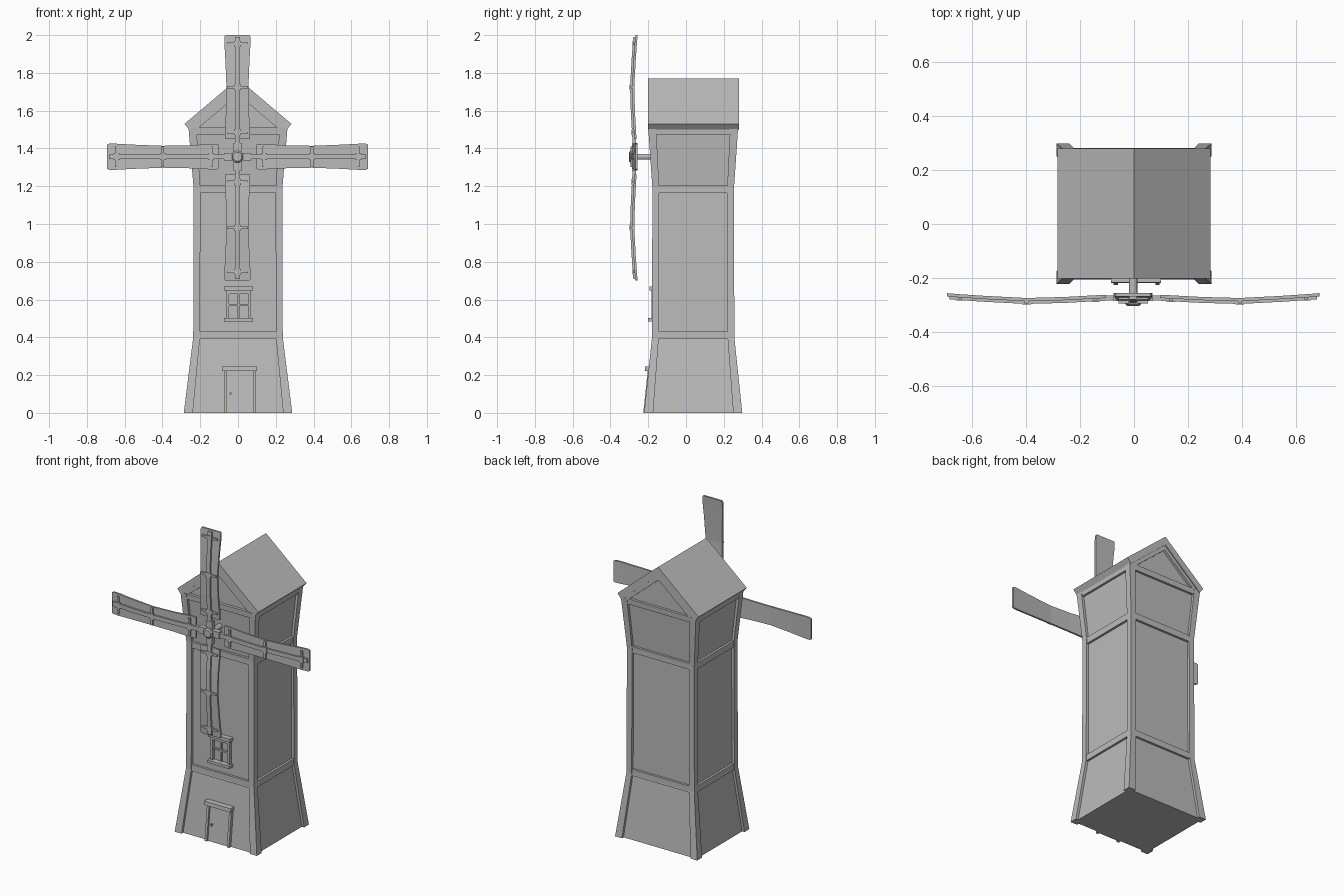
import bpy, bmesh, math
from mathutils import Vector, Matrix

old = bpy.data.objects.get("Cube")
if old:
    bpy.data.objects.remove(old, do_unlink=True)

grey = bpy.data.materials.new("plain grey")
grey.use_nodes = True
grey.diffuse_color = (0.5, 0.5, 0.5, 1)
grey.node_tree.nodes["Principled BSDF"].inputs["Base Color"].default_value = (0.5, 0.5, 0.5, 1)

CY = 0.038      # tower centre in depth
INSET = 0.016   # panel recess
LEVELS = [(0, 0.287, 0.26), (0.4, 0.237, 0.218), (1.19, 0.235, 0.216), (1.51, 0.262, 0.238)]


def make(name, solids, matrix=None):
    """One object from closed lofts, each a list of rings."""
    bm = bmesh.new()
    for rings in solids:
        loops = [[bm.verts.new(p) for p in ring] for ring in rings]
        for a, b in zip(loops, loops[1:]):
            for i in range(len(a)):
                j = (i + 1) % len(a)
                bm.faces.new((a[i], a[j], b[j], b[i]))
        bm.faces.new(loops[0])
        bm.faces.new(loops[-1])
    if matrix:
        bm.transform(matrix)
    bmesh.ops.recalc_face_normals(bm, faces=bm.faces)
    mesh = bpy.data.meshes.new(name)
    bm.to_mesh(mesh)
    bm.free()
    mesh.materials.append(grey)
    obj = bpy.data.objects.new(name, mesh)
    bpy.context.collection.objects.link(obj)
    return obj


def half(z):
    """Half width and half depth of the tower at a height."""
    for (z0, x0, y0), (z1, x1, y1) in zip(LEVELS, LEVELS[1:]):
        if z <= z1:
            t = (z - z0) / (z1 - z0)
            return x0 + (x1 - x0) * t, y0 + (y1 - y0) * t
    return LEVELS[-1][1:]


def rect(x0, x1, y0, y1, z):
    return [(x0, y0, z), (x1, y0, z), (x1, y1, z), (x0, y1, z)]


def box(x0, x1, y0, y1, z0, z1):
    return [rect(x0, x1, y0, y1, z0), rect(x0, x1, y0, y1, z1)]


def tower_ring(z, inset):
    hx, hy = half(z)
    return rect(inset - hx, hx - inset, CY + inset - hy, CY + hy - inset, z)


def prism(profile, y0, y1):
    return [[(x, y, z) for x, z in profile] for y in (y0, y1)]


# Tower panels
make("tower_panels", [[tower_ring(z, INSET) for z, *_ in LEVELS]])

# Corner posts
posts = []
for sx in (-1, 1):
    for sy in (-1, 1):
        rings = []
        for (z, hx, hy), w in zip(LEVELS, (0.048, 0.036, 0.036, 0.042)):
            rings.append(rect(sx * (hx - w), sx * hx, CY + sy * (hy - w), CY + sy * hy, z))
        posts.append(rings)
make("corner_posts", posts)

# Horizontal beams
make("horizontal_beams", [[tower_ring(z, 0.002) for z in zs] for zs in
                          ((0.39, 0.4, 0.43), (1.165, 1.19, 1.205), (1.475, 1.51))])

# Roof slabs, gable wall and gable boards
make("roof", [prism([(s * 0.283, 1.53), (0, 1.77), (0, 1.717), (s * 0.256, 1.497)], -0.202, 0.28)
              for s in (-1, 1)])
make("gable_wall", [prism([(-0.24, 1.505), (0.24, 1.505), (0, 1.72)], -0.18, 0.258)])
make("gable_boards", [prism([(s * 0.256, 1.5), (0, 1.72), (0, 1.685), (s * 0.207, 1.51)], y0, y1)
                      for s in (-1, 1) for y0, y1 in ((-0.196, -0.17), (0.25, 0.274))])


def front_box(x0, x1, z0, z1, depth):
    """Block standing out from the sloping front panel."""
    rings = []
    for z in (z0, z1):
        y = CY - half(z)[1] + INSET
        rings.append(rect(x0, x1, y - depth, y + 0.01, z))
    return rings


# Door
make("door", [front_box(-0.062, 0.082, 0, 0.225, 0.008)])
make("door_frame", [front_box(-0.075, -0.06, 0, 0.225, 0.02),
                    front_box(0.08, 0.095, 0, 0.225, 0.02),
                    front_box(-0.086, 0.1, 0.222, 0.245, 0.036)])
make("door_knob", [front_box(-0.046, -0.034, 0.097, 0.109, 0.02)])

# Window
make("window_pane", [front_box(-0.055, 0.062, 0.5, 0.645, 0.004)])
make("window_frame", [front_box(-0.062, -0.048, 0.495, 0.65, 0.02),
                      front_box(0.056, 0.07, 0.495, 0.65, 0.02),
                      front_box(-0.002, 0.008, 0.5, 0.645, 0.014),
                      front_box(-0.055, 0.062, 0.567, 0.577, 0.014),
                      front_box(-0.055, 0.062, 0.63, 0.65, 0.02),
                      front_box(-0.075, 0.08, 0.648, 0.67, 0.03),
                      front_box(-0.075, 0.08, 0.485, 0.502, 0.038)])

# Sail blade stations: radius, half width, back surface depth
STATIONS = [(0.1, 0.066, -0.262), (0.14, 0.067, -0.264), (0.25, 0.061, -0.27),
            (0.395, 0.058, -0.274), (0.55, 0.064, -0.266), (0.64, 0.069, -0.26),
            (0.68, 0.069, -0.257), (0.69, 0.064, -0.256)]


def blade_ring(r, w, y, front, back):
    return [(r, y - front, -w), (r, y - front, w), (r, y - back, w), (r, y - back, -w)]


HUB = Vector((-0.003, 0, 1.356))
for name, angle, length in (("left", 0, 0.69), ("top", 90, 0.644),
                            ("right", 180, 0.69), ("bottom", 270, 0.656)):
    matrix = (Matrix.Translation(HUB) @ Matrix.Rotation(math.radians(-angle), 4, 'Y')
              @ Matrix.Diagonal((length / 0.69, 1, 1, 1)))
    make(name + "_sail_blade", [[blade_ring(r, w, y, 0.012, 0) for r, w, y in STATIONS]], matrix)
    # Spar with end blocks and cross ribs
    parts = [[blade_ring(r, 0.013, y, 0.022, 0.006) for r, w, y in STATIONS[:-1]]]
    for r, w, y in (STATIONS[1], STATIONS[3], STATIONS[5]):
        parts.append([blade_ring(r + d, 0.055, y, 0.02, 0.006) for d in (-0.007, 0.007)])
        parts.append([blade_ring(r + d, 0.018, y, 0.024, 0.006) for d in (-0.016, 0.016)])
    parts.append(box(0.02, 0.105, -0.284, -0.264, -0.013, 0.013))
    make(name + "_sail_frame", parts, matrix)

# Hub, cap and axle
shift = Matrix.Translation(HUB)
make("hub_cross", [box(-0.072, 0.072, -0.286, -0.256, -0.021, 0.021),
                   box(-0.021, 0.021, -0.286, -0.256, -0.072, 0.072)], shift)


def disc(r, n):
    return [(r * math.cos((i + 0.5) * math.tau / n), r * math.sin((i + 0.5) * math.tau / n))
            for i in range(n)]


cap = [[(x, y, z) for x, z in disc(r, 8)] for r, y in ((0.032, -0.27), (0.032, -0.296), (0.024, -0.303))]
make("hub_cap", [cap], shift)
make("axle", [prism(disc(0.016, 12), -0.265, -0.15)], shift)
